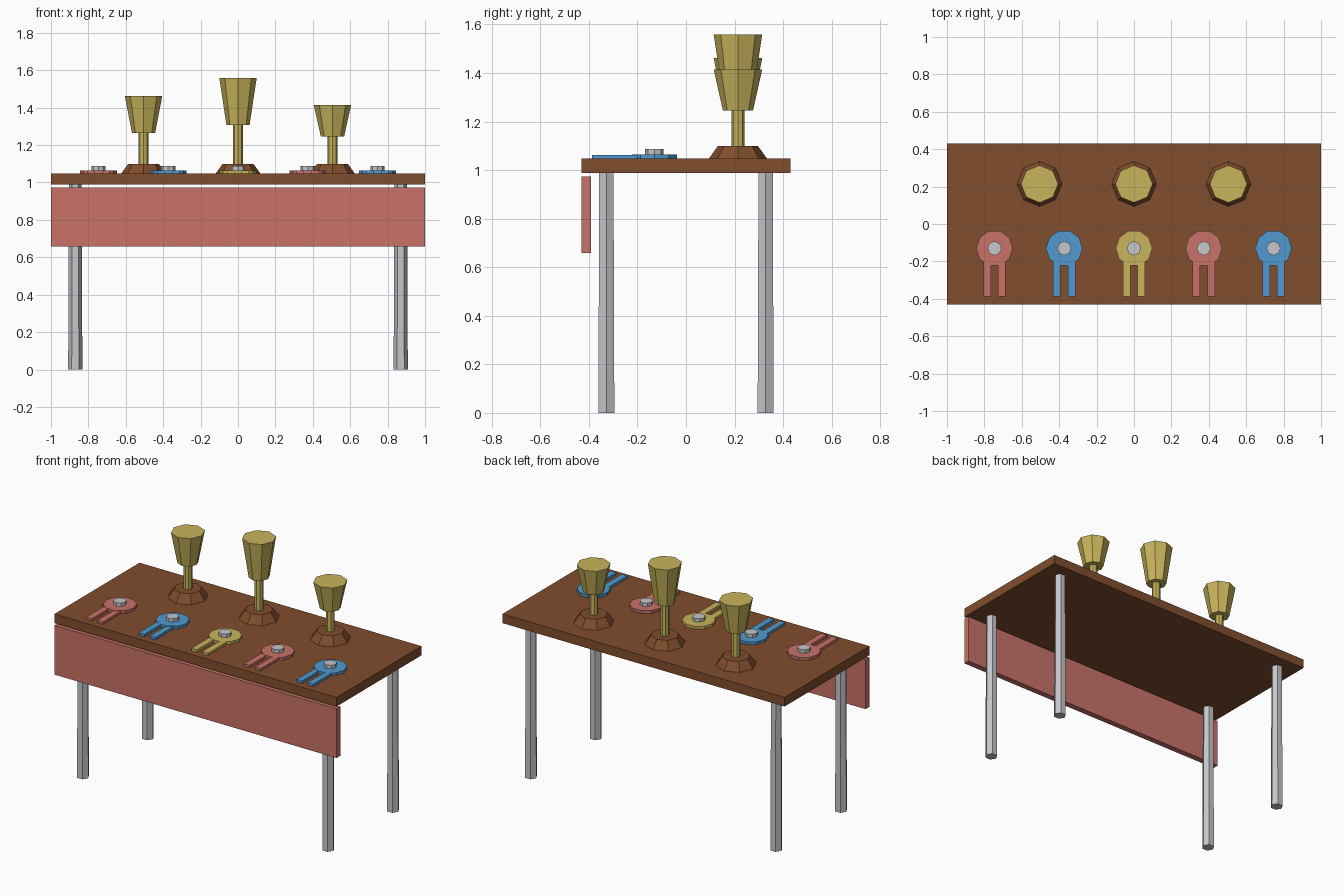
import bpy, bmesh, math
from mathutils import Matrix

if "Cube" in bpy.data.objects:
    bpy.data.objects.remove(bpy.data.objects["Cube"])


def material(name, rgb):
    m = bpy.data.materials.new(name)
    m.diffuse_color = (*rgb, 1)
    m.use_nodes = True
    m.node_tree.nodes["Principled BSDF"].inputs["Base Color"].default_value = m.diffuse_color
    return m


WOOD = material("brown wood", (0.22, 0.075, 0.026))
GOLD = material("gold", (0.58, 0.46, 0.105))
RED = material("red", (0.58, 0.17, 0.14))
BLUE = material("blue", (0.08, 0.32, 0.62))
SILVER = material("silver", (0.56, 0.57, 0.60))


def finish(bm, name, mat):
    me = bpy.data.meshes.new(name)
    bm.to_mesh(me)
    bm.free()
    me.materials.append(mat)
    ob = bpy.data.objects.new(name, me)
    bpy.context.collection.objects.link(ob)
    return ob


def box(name, x, y, z, mat):
    """Box from (min, max) pairs."""
    bm = bmesh.new()
    spans = (x, y, z)
    size = [b - a for a, b in spans]
    mid = [(a + b) / 2 for a, b in spans]
    bmesh.ops.create_cube(bm, size=1, matrix=Matrix.Translation(mid) @ Matrix.Diagonal((*size, 1)))
    return finish(bm, name, mat)


def cone(name, x, y, z0, z1, r0, r1, sides, mat):
    """Upright faceted frustum with a corner on the +x axis."""
    bm = bmesh.new()
    rings = [[bm.verts.new((x + r * math.cos(2 * math.pi * i / sides),
                            y + r * math.sin(2 * math.pi * i / sides), z))
              for i in range(sides)] for z, r in ((z0, r0), (z1, r1))]
    lo, hi = rings
    bm.faces.new(lo[::-1])
    bm.faces.new(hi)
    for i in range(sides):
        j = (i + 1) % sides
        bm.faces.new((lo[i], lo[j], hi[j], hi[i]))
    return finish(bm, name, mat)


TOP = 1.047

# Table: top, front cloth panel, four hexagonal legs
box("table_top", (-1, 1), (-0.43, 0.43), (0.988, TOP), WOOD)
box("front_banner", (-1, 1), (-0.43, -0.391), (0.658, 0.974), RED)
for sx, side in ((-1, "left"), (1, "right")):
    for sy, end in ((-1, "front"), (1, "back")):
        cone(f"{end}_{side}_leg", sx * 0.87, sy * 0.328, 0, 0.99, 0.038, 0.034, 6, SILVER)

# Trophies: base, stem and cup
for x, cup0, cup1, side in ((-0.505, 1.265, 1.462, "left"),
                            (0, 1.308, 1.559, "middle"),
                            (0.505, 1.245, 1.415, "right")):
    y = 0.214
    cone(f"{side}_trophy_base", x, y, TOP, 1.10, 0.12, 0.082, 8, WOOD)
    cone(f"{side}_trophy_stem", x, y, 1.095, cup0 + 0.005, 0.026, 0.026, 8, GOLD)
    cone(f"{side}_trophy_cup", x, y, cup0, cup1, 0.062, 0.1, 8, GOLD)

# Rosettes: disc, two ribbon tails and a silver button
for i, mat in enumerate((RED, BLUE, GOLD, RED, BLUE)):
    x, y = (i - 2) * 0.373, -0.13
    cone(f"rosette_disc_{i + 1}", x, y, TOP, 1.065, 0.098, 0.098, 10, mat)
    for s, side in ((-1, "left"), (1, "right")):
        c = x + s * 0.039
        box(f"rosette_{side}_tail_{i + 1}", (c - 0.02, c + 0.02), (-0.388, -0.18), (TOP, 1.063), mat)
    cone(f"rosette_button_{i + 1}", x, y, 1.063, 1.087, 0.038, 0.038, 8, SILVER)
